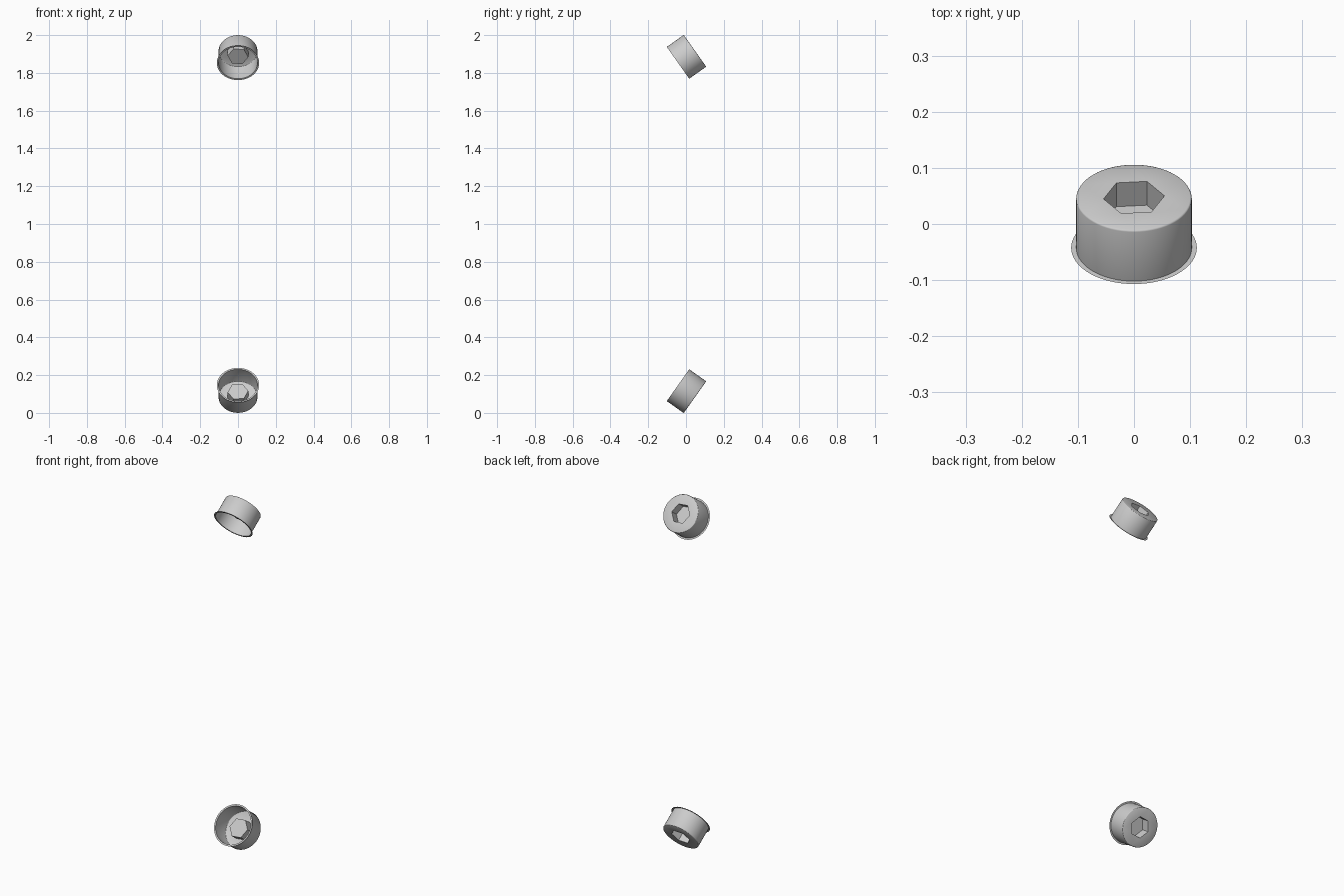
import bpy, bmesh
from math import sin, cos, pi, radians, sqrt
from mathutils import Matrix, Vector

if "Cube" in bpy.data.objects:
    bpy.data.objects.remove(bpy.data.objects["Cube"])

SEG = 64
R, FLANGE_R, DEPTH = 0.103, 0.112, 0.11
HEX_R, HEX_DEPTH, HEX_TURN = 0.0545, 0.052, radians(5)


def ring(bm, r, z, n, turn=0.0):
    return [bm.verts.new((r * cos(turn + 2 * pi * i / n), r * sin(turn + 2 * pi * i / n), z))
            for i in range(n)]


def skin(bm, a, b):
    n = len(a)
    for i in range(n):
        j = (i + 1) % n
        bm.faces.new((a[i], a[j], b[j], b[i]))


def loop_edges(bm, a):
    return [bm.edges.get((a[i], a[(i + 1) % len(a)])) for i in range(len(a))]


def make_cap(name, mirrored):
    bm = bmesh.new()
    # thin cup: flat flange, wall, softened rim
    profile = [(FLANGE_R, -DEPTH), (R, -DEPTH), (R, -0.003), (R - 0.001, -0.001), (R - 0.003, 0)]
    rings = [ring(bm, r, z, SEG) for r, z in profile]
    for a, b in zip(rings, rings[1:]):
        skin(bm, a, b)
    # hexagonal socket
    top = ring(bm, HEX_R, 0, 6, HEX_TURN)
    bottom = ring(bm, HEX_R, -HEX_DEPTH, 6, HEX_TURN)
    skin(bm, top, bottom)
    bm.faces.new(bottom)
    # end face around the socket
    bmesh.ops.triangle_fill(bm, use_beauty=True, normal=Vector((0, 0, 1)),
                            edges=loop_edges(bm, rings[-1]) + loop_edges(bm, top))
    bmesh.ops.recalc_face_normals(bm, faces=bm.faces)

    # tilt so the socket faces back and up
    s, c = 1 / sqrt(3), sqrt(2 / 3)
    place = Matrix(((1, 0, 0, 0),
                    (0, s, c, 0.0475),
                    (0, -c, s, 2 - R * c + 0.001),
                    (0, 0, 0, 1)))
    bm.transform(place)
    if mirrored:
        bm.transform(Matrix.Translation((0, 0, 2)) @ Matrix.Diagonal((1, 1, -1, 1)))
        bmesh.ops.reverse_faces(bm, faces=bm.faces)
    mesh = bpy.data.meshes.new(name)
    bm.to_mesh(mesh)
    bm.free()
    ob = bpy.data.objects.new(name, mesh)
    bpy.context.collection.objects.link(ob)
    bpy.ops.object.select_all(action='DESELECT')
    ob.select_set(True)
    bpy.context.view_layer.objects.active = ob
    bpy.ops.object.shade_smooth_by_angle(angle=radians(50))


make_cap("upper_socket_cap", False)
make_cap("lower_socket_cap", True)
